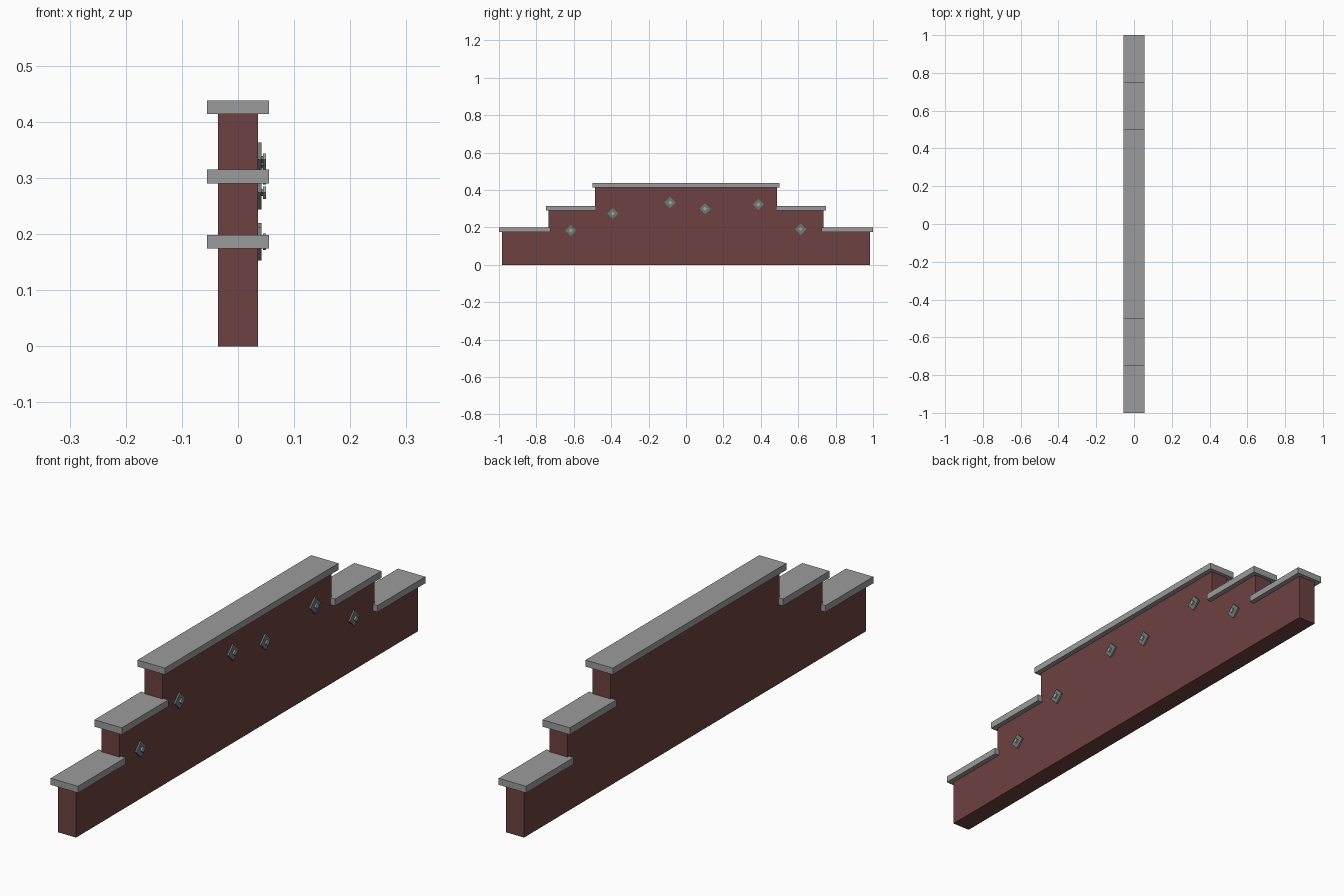
import bpy, math

if "Cube" in bpy.data.objects:
    bpy.data.objects.remove(bpy.data.objects["Cube"])


def material(name, rgb):
    m = bpy.data.materials.new(name)
    m.diffuse_color = (*rgb, 1)
    m.use_nodes = True
    m.node_tree.nodes["Principled BSDF"].inputs["Base Color"].default_value = m.diffuse_color
    return m


brick = material("brick red", (0.155, 0.052, 0.052))
stone = material("stone grey", (0.33, 0.33, 0.33))
iron = material("iron grey", (0.16, 0.19, 0.19))
bolt = material("bolt grey", (0.36, 0.38, 0.38))


def mesh_object(name, verts, faces, mat):
    me = bpy.data.meshes.new(name)
    me.from_pydata(verts, [], faces)
    me.materials.append(mat)
    ob = bpy.data.objects.new(name, me)
    bpy.context.collection.objects.link(ob)
    return ob


def prism(name, profile, x0, x1, mat):
    """Extrude a counter-clockwise (y, z) outline along x."""
    n = len(profile)
    verts = [(x, y, z) for x in (x0, x1) for y, z in profile]
    faces = [tuple(reversed(range(n))), tuple(range(n, 2 * n))]
    faces += [(i, (i + 1) % n, (i + 1) % n + n, i + n) for i in range(n)]
    return mesh_object(name, verts, faces, mat)


def slab(name, y0, y1, z0, z1, x, mat):
    return prism(name, [(y0, z0), (y1, z0), (y1, z1), (y0, z1)], -x, x, mat)


def diamond(name, y, z, r, x0, x1, mat):
    return prism(name, [(y, z - r), (y + r, z), (y, z + r), (y - r, z)], x0, x1, mat)


# Stepped brick wall
half = [(0.984, 0), (0.984, 0.174), (0.734, 0.174), (0.734, 0.29),
        (0.486, 0.29), (0.486, 0.414)]
prism("stepped_wall", half + [(-y, z) for y, z in reversed(half)], -0.036, 0.036, brick)

# Coping stones on every step
slab("top_coping", -0.5, 0.5, 0.414, 0.438, 0.055, stone)
for name, y0, y1, z0, z1 in (("middle", 0.48, 0.748, 0.29, 0.315),
                             ("lower", 0.725, 1.0, 0.174, 0.198)):
    slab(name + "_coping_back", y0, y1, z0, z1, 0.055, stone)
    slab(name + "_coping_front", -y1, -y0, z0, z1, 0.055, stone)

# Diamond wall anchors with a raised bolt, on the right side only
anchors = [(-0.616, 0.183), (-0.392, 0.274), (-0.085, 0.333),
           (0.102, 0.299), (0.387, 0.323), (0.613, 0.19)]
for i, (y, z) in enumerate(anchors, 1):
    diamond(f"anchor_plate_{i}", y, z, 0.03, 0.035, 0.042, iron)
    diamond(f"anchor_stem_{i}", y, z, 0.006, 0.041, 0.046, iron)
    diamond(f"anchor_bolt_{i}", y, z, 0.011, 0.0445, 0.050, bolt)
